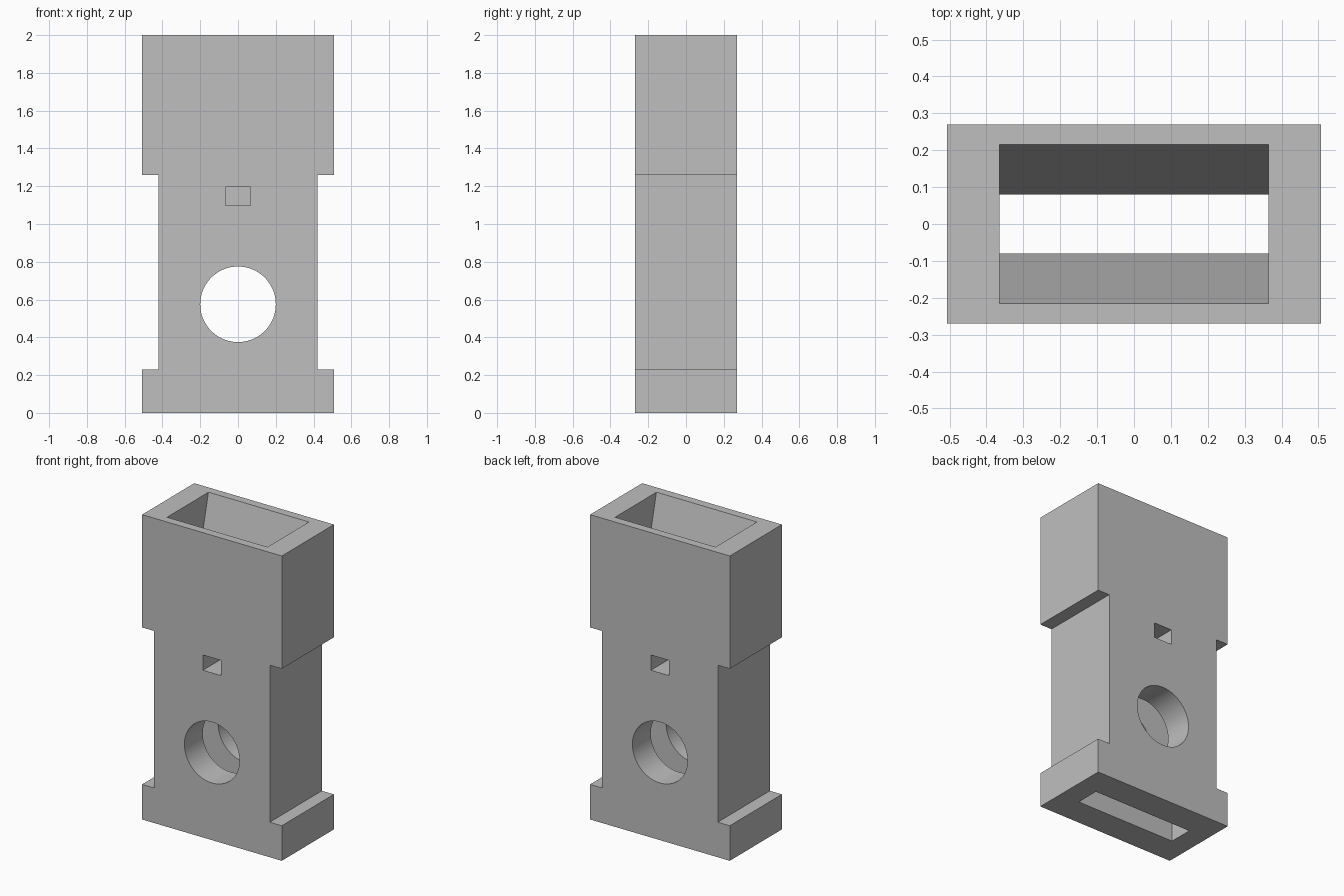
import bpy, bmesh, math
from mathutils import Vector

cube = bpy.data.objects.get("Cube")
if cube:
    bpy.data.objects.remove(cube, do_unlink=True)

grey = bpy.data.materials.new("light_grey")
grey.use_nodes = True
grey.diffuse_color = (0.52, 0.52, 0.52, 1)
grey.node_tree.nodes["Principled BSDF"].inputs["Base Color"].default_value = (0.52, 0.52, 0.52, 1)


def prism(name, points, sweep):
    """Closed solid made by sweeping a flat outline along a vector."""
    bm = bmesh.new()
    face = bm.faces.new([bm.verts.new(p) for p in points])
    new = bmesh.ops.extrude_face_region(bm, geom=[face])["geom"]
    bmesh.ops.translate(bm, vec=Vector(sweep),
                        verts=[g for g in new if isinstance(g, bmesh.types.BMVert)])
    bmesh.ops.recalc_face_normals(bm, faces=bm.faces[:])
    mesh = bpy.data.meshes.new(name)
    bm.to_mesh(mesh)
    bm.free()
    mesh.materials.append(grey)
    obj = bpy.data.objects.new(name, mesh)
    bpy.context.collection.objects.link(obj)
    return obj


def mirrored(half):
    """Complete a symmetric outline from its positive half."""
    return half + [(-w, z) for w, z in reversed(half)]


def cut(body, cutter):
    cutter.hide_render = True
    mod = body.modifiers.new(cutter.name, "BOOLEAN")
    mod.operation = "DIFFERENCE"
    mod.solver = "EXACT"
    mod.object = cutter
    bpy.context.view_layer.objects.active = body
    bpy.ops.object.modifier_apply(modifier=mod.name)
    bpy.data.objects.remove(cutter, do_unlink=True)


DEPTH = 0.27     # half thickness of the block
WIDE, WAIST = 0.507, 0.42

# Waisted block
outline = mirrored([(WIDE, 0), (WIDE, 0.23), (WAIST, 0.23),
                    (WAIST, 1.26), (WIDE, 1.26), (WIDE, 2)])
body = prism("waisted_block", [(x, -DEPTH, z) for x, z in outline], (0, 2 * DEPTH, 0))

# Vertical slot with a funnel mouth
slot = mirrored([(0.08, -0.1), (0.08, 1.46), (0.225, 2.04)])
cut(body, prism("funnel_slot", [(-0.365, y, z) for y, z in slot], (0.73, 0, 0)))

# Round cross hole
ring = [(0.2 * math.cos(a), -0.4, 0.575 + 0.2 * math.sin(a))
        for a in (i * math.tau / 96 for i in range(96))]
cut(body, prism("round_hole", ring, (0, 0.8, 0)))

# Small blind pocket on front and back
pocket = mirrored([(0.066, 1.097), (0.066, 1.197)])
for side in (-1, 1):
    cut(body, prism("pocket", [(x, side * 0.09, z) for x, z in pocket], (0, side * 0.3, 0)))

bpy.ops.object.select_all(action="DESELECT")
body.select_set(True)
bpy.context.view_layer.objects.active = body
bpy.ops.object.shade_smooth_by_angle(angle=math.radians(12))
